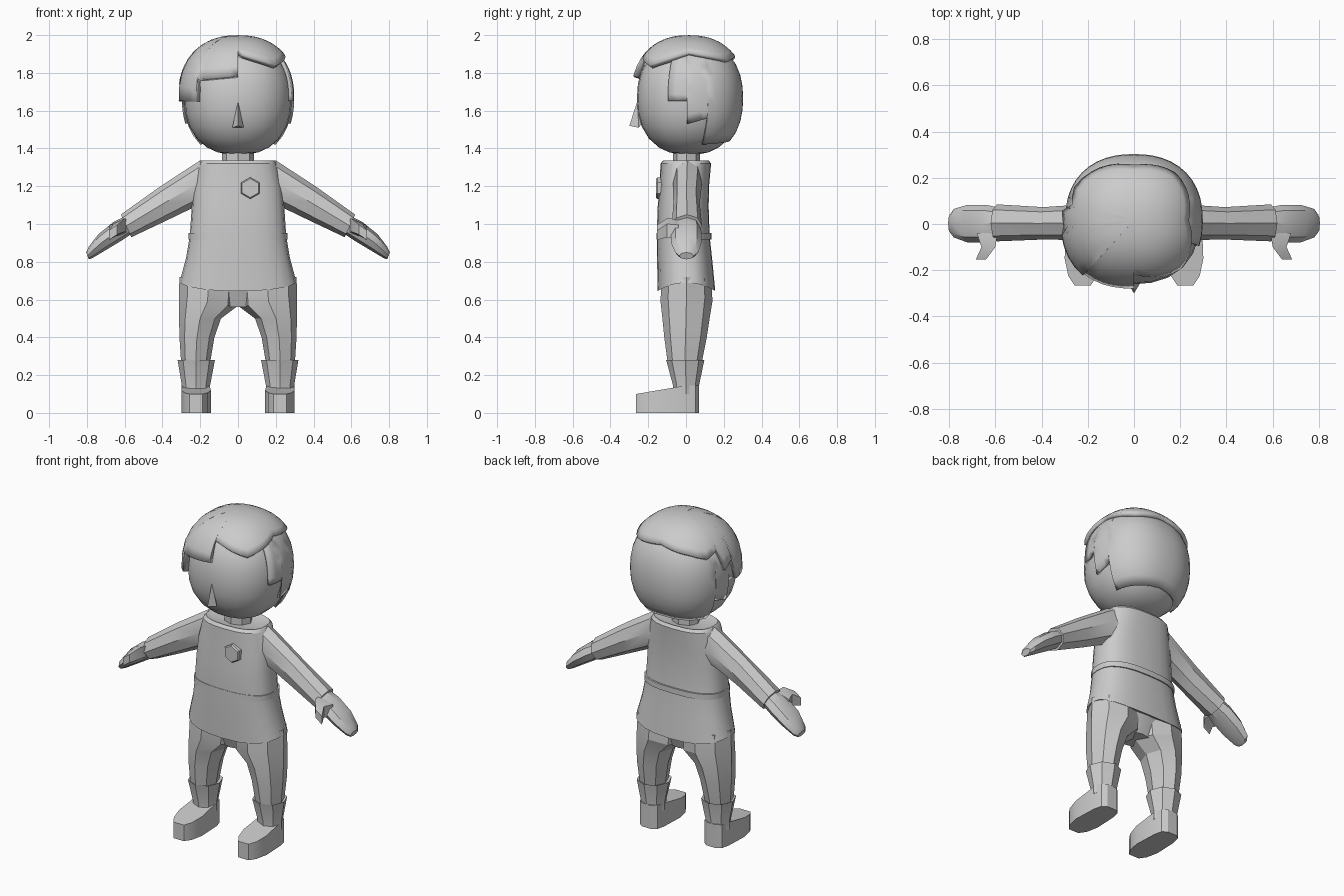
import bpy, bmesh, math
from mathutils import Vector

if "Cube" in bpy.data.objects:
    bpy.data.objects.remove(bpy.data.objects["Cube"])

grey = bpy.data.materials.new("plain_grey")
grey.diffuse_color = (0.6, 0.6, 0.6, 1)
grey.use_nodes = True
grey.node_tree.nodes["Principled BSDF"].inputs["Base Color"].default_value = grey.diffuse_color


def spow(v, e):
    return math.copysign(abs(v) ** e, v)


def ring(a, b, y0, y1, n=8, p=2.0, drop=0.0):
    """Closed section spanning a-b in the XZ plane and y0-y1 in depth."""
    pts = []
    for i in range(n):
        t = 2 * math.pi * i / n
        c, s = spow(math.cos(t), 2 / p), spow(math.sin(t), 2 / p)
        x = (a[0] + b[0]) / 2 + (a[0] - b[0]) / 2 * c
        z = (a[1] + b[1]) / 2 + (a[1] - b[1]) / 2 * c - drop * s * s
        pts.append(Vector((x, (y0 + y1) / 2 + (y1 - y0) / 2 * s, z)))
    return pts


def level(hw, z, y0, y1, n=24, p=2.6, drop=0.0):
    return ring((hw, z), (-hw, z), y0, y1, n, p, drop)


def finish(name, bm, mirror=False, angle=30, solid=0.0):
    bmesh.ops.remove_doubles(bm, verts=bm.verts, dist=0.0005)
    bmesh.ops.recalc_face_normals(bm, faces=bm.faces)
    me = bpy.data.meshes.new(name)
    bm.to_mesh(me)
    bm.free()
    me.materials.append(grey)
    ob = bpy.data.objects.new(name, me)
    bpy.context.collection.objects.link(ob)
    bpy.ops.object.select_all(action='DESELECT')
    ob.select_set(True)
    bpy.context.view_layer.objects.active = ob
    bpy.ops.object.shade_smooth_by_angle(angle=math.radians(angle))
    if solid:
        m = ob.modifiers.new("thickness", 'SOLIDIFY')
        m.thickness, m.offset = solid, -1
    if mirror:
        m = ob.modifiers.new("mirror", 'MIRROR')
        m.use_mirror_merge = False
    return ob


def loft(name, rings, mirror=False, angle=30):
    bm = bmesh.new()
    vs = [[bm.verts.new(p) for p in r] for r in rings]
    n = len(vs[0])
    for lo, hi in zip(vs, vs[1:]):
        for i in range(n):
            j = (i + 1) % n
            bm.faces.new((lo[i], lo[j], hi[j], hi[i]))
    bm.faces.new(vs[0])
    bm.faces.new(vs[-1])
    return finish(name, bm, mirror, angle)


# Rounded-box head surface, shared by skull and hair
N = 2.3
CY, CZ, RX, RY, RZ = 0.015, 1.665, 0.285, 0.275, 0.30


def head_point(deg, z, k):
    a = math.radians(deg)
    c, s = math.cos(a), math.sin(a)
    f = max(0, 1 - min(1, abs((z - CZ) / (RZ * k))) ** N) ** (1 / N)
    r = f * k / (abs(c) ** N + abs(s) ** N) ** (1 / N)
    return Vector((RX * r * c, CY + RY * r * s, z))


def shell(name, edge, k, top, rows, solid):
    """Strip of head surface between height top and a stepped lower edge."""
    cols = []
    for (d0, z0), (d1, z1) in zip(edge, edge[1:]):
        steps = max(1, round((d1 - d0) / 8))
        cols += [(d0 + (d1 - d0) * i / steps, z0 + (z1 - z0) * i / steps) for i in range(steps)]
    cols.append(edge[-1])
    t1 = math.asin(min(1, (top - CZ) / (RZ * k)))
    bm = bmesh.new()
    grid = []
    for d, z in cols:
        t0 = math.asin((z - CZ) / (RZ * k))
        grid.append([bm.verts.new(head_point(d, CZ + RZ * k * math.sin(t1 + (t0 - t1) * i / rows), k))
                     for i in range(rows + 1)])
    for c0, c1 in zip(grid, grid[1:]):
        for i in range(rows):
            bm.faces.new((c0[i], c0[i + 1], c1[i + 1], c1[i]))
    return finish(name, bm, angle=35, solid=solid)


loft("head", [[head_point(15 * i, CZ + RZ * math.sin(math.radians(t)), 1) for i in range(24)]
              for t in (-84, -72, -60, -45, -30, -15, 0, 15, 30, 45, 60, 72, 84)], angle=40)

# Back hair with stepped sideburns
side = [(-22, 1.65), (-2, 1.65), (-1.9, 1.53), (20, 1.56), (20.1, 1.42), (90, 1.44)]
shell("back_hair", side + [(180 - d, z) for d, z in side[-2::-1]], 1.045, 1.93, 9, 0.015)

# Hair cap with an uneven fringe and one long lock
shell("hair_cap", [(-90, 1.905), (-47, 1.84), (0, 1.91), (50, 1.87), (90, 1.895), (130, 1.86),
                   (150, 1.83), (165, 1.86), (172, 1.74), (185, 1.78), (192, 1.65),
                   (228, 1.65), (228.1, 1.765), (269.9, 1.785), (270, 1.905)], 1.115, 2.0, 7, 0.03)

# Nose
bm = bmesh.new()
tip, top, left, right, back = [bm.verts.new(p) for p in (
    (0, -0.30, 1.52), (0, -0.258, 1.65), (-0.03, -0.25, 1.51), (0.03, -0.25, 1.51), (0, -0.22, 1.55))]
for f in ((tip, top, left), (tip, right, top), (tip, left, right),
          (back, left, top), (back, top, right), (back, right, left)):
    bm.faces.new(f)
finish("nose", bm, angle=10)

# Neck
loft("neck", [level(0.085, z, -0.07, 0.075, 8, 2) for z in (1.28, 1.44)])

# Tunic with flared, curved hem, and belt
loft("tunic", [level(0.28, 0.70, -0.13, 0.13, drop=0.04),
               level(0.31, 0.69, -0.15, 0.155, drop=0.045),
               level(0.275, 0.82, -0.153, 0.14, drop=0.02),
               level(0.255, 0.94, -0.155, 0.125),
               level(0.245, 1.09, -0.15, 0.12),
               level(0.235, 1.20, -0.14, 0.122),
               level(0.205, 1.32, -0.135, 0.133),
               level(0.19, 1.337, -0.12, 0.12),
               level(0.15, 1.325, -0.09, 0.10)])
loft("belt", [level(0.262, z, -0.157, 0.135) for z in (0.918, 0.952)])

# Chest badge
loft("badge", [[Vector((0.065 + r * math.sin(i * math.pi / 3), y, 1.19 + r * math.cos(i * math.pi / 3)))
                for i in range(6)] for y, r in ((-0.11, 0.057), (-0.152, 0.057), (-0.16, 0.05))])

# Arms, hands and thumbs
loft("sleeve", [ring((0.14, 1.325), (0.14, 1.08), -0.07, 0.09),
                ring((0.20, 1.337), (0.23, 1.09), -0.07, 0.085),
                ring((0.41, 1.20), (0.375, 1.02), -0.067, 0.073),
                ring((0.62, 1.05), (0.565, 0.93), -0.075, 0.085)], True)
loft("hand", [ring((0.60, 1.04), (0.56, 0.95), -0.06, 0.07),
              ring((0.66, 1.01), (0.62, 0.91), -0.08, 0.083),
              ring((0.74, 0.945), (0.70, 0.862), -0.08, 0.083),
              ring((0.79, 0.88), (0.77, 0.82), -0.058, 0.065),
              ring((0.804, 0.85), (0.79, 0.813), -0.035, 0.04)], True)


def thumb_ring(y, x, z, w, h):
    return [Vector((x + i * w, y, z + j * h - i * 0.015)) for i, j in ((-1, -1), (1, -1), (1, 1), (-1, 1))]


loft("thumb", [thumb_ring(-0.04, 0.635, 0.975, 0.045, 0.035),
               thumb_ring(-0.10, 0.63, 0.98, 0.03, 0.035),
               thumb_ring(-0.153, 0.662, 0.955, 0.022, 0.025)], True)

# Trousers
loft("trouser_leg", [ring((0.31, 0.72), (0.0, 0.68), -0.13, 0.135),
                     ring((0.313, 0.62), (0.01, 0.56), -0.135, 0.14),
                     ring((0.312, 0.50), (0.09, 0.50), -0.125, 0.125),
                     ring((0.31, 0.40), (0.125, 0.40), -0.115, 0.11),
                     ring((0.30, 0.25), (0.15, 0.25), -0.095, 0.08)], True, 20)
loft("crotch", [level(0.09, 0.56, -0.075, 0.08, 8, 3), level(0.16, 0.70, -0.125, 0.13, 8, 3)])

# Boots: flared cuff and wedge foot
loft("boot_cuff", [ring((0.298, 0.10), (0.147, 0.10), -0.07, 0.07),
                   ring((0.298, 0.15), (0.147, 0.15), -0.07, 0.07),
                   ring((0.32, 0.28), (0.122, 0.28), -0.105, 0.097),
                   ring((0.30, 0.27), (0.145, 0.27), -0.085, 0.075)], True)
half = [(0.03, 0.07), (0.06, 0.05), (0.072, 0.0), (0.078, -0.15), (0.062, -0.225), (0.035, -0.265)]
outline = half + [(-x, y) for x, y in reversed(half)]
loft("boot_foot", [[Vector((0.222 + x, y, z)) for x, y in outline] for z in (0,)] +
     [[Vector((0.222 + x, y, 0.145 + 0.17 * min(0, y))) for x, y in outline]], True)
